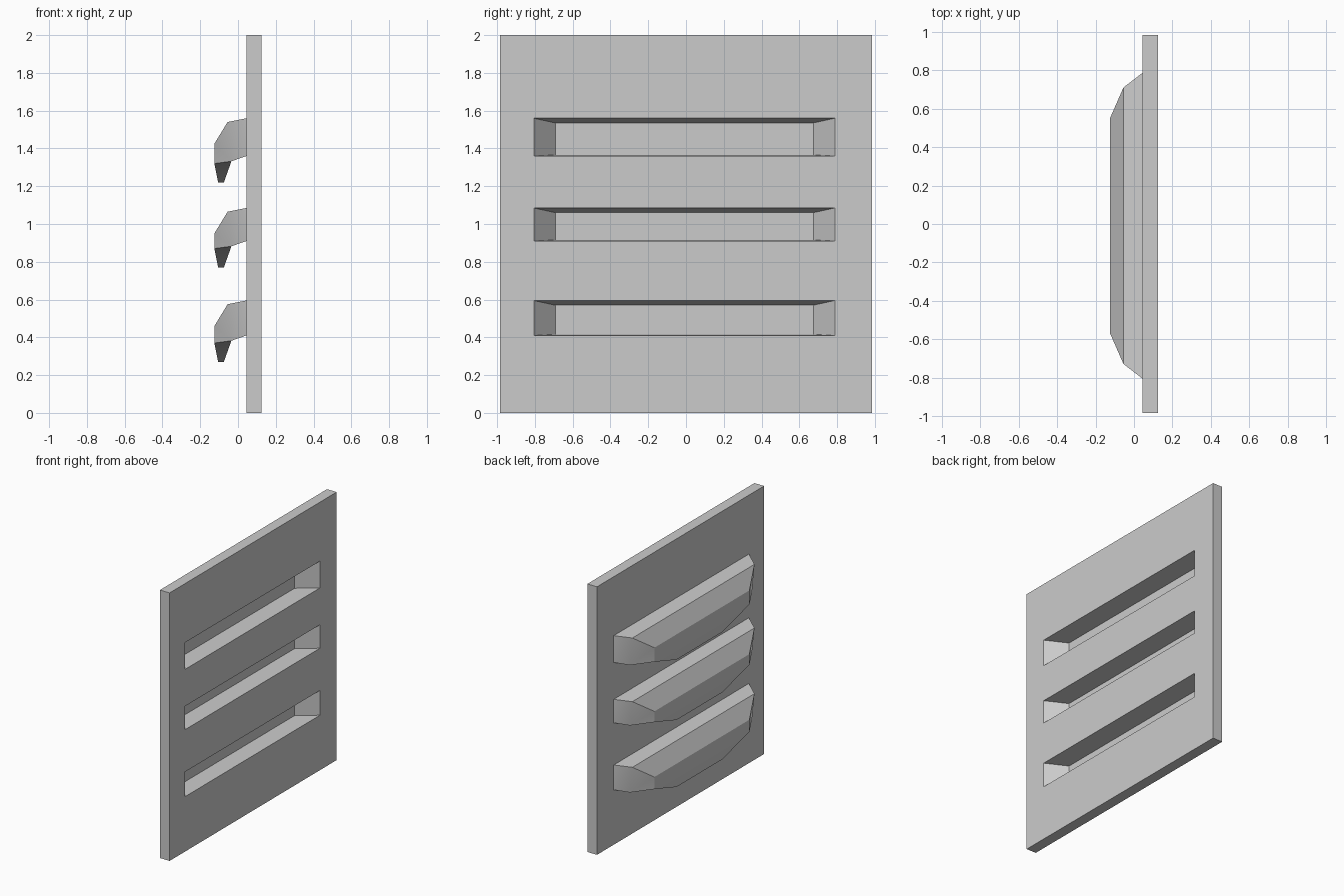
import bpy, bmesh

if "Cube" in bpy.data.objects:
    bpy.data.objects.remove(bpy.data.objects["Cube"])

PX0, PX1 = 0.045, 0.125          # panel back and front planes
YC = -0.009                      # louver centre line
SLOTS = [(1.36, 1.56), (0.91, 1.085), (0.41, 0.595)]


def make(name, verts, faces):
    bm = bmesh.new()
    vs = [bm.verts.new(v) for v in verts]
    for f in faces:
        bm.faces.new([vs[i] for i in f])
    bmesh.ops.triangulate(bm, faces=[f for f in bm.faces if len(f.verts) == 4])
    bmesh.ops.recalc_face_normals(bm, faces=bm.faces)
    me = bpy.data.meshes.new(name)
    bm.to_mesh(me)
    bm.free()
    ob = bpy.data.objects.new(name, me)
    bpy.context.collection.objects.link(ob)
    return ob


def louver(lo, hi):
    # section as (x, half length, z), clockwise from the top root
    prof = [(PX0 + .02, .797, hi), (PX0, .797, hi), (-.055, .72, hi - .02),
            (-.125, .56, hi - .135), (-.125, .56, lo - .04), (-.105, .27, lo - .14),
            (-.075, .27, lo - .14), (-.035, .72, lo - .028), (PX0, .797, lo), (PX0 + .02, .797, lo)]
    n = len(prof)
    verts = [(x, YC + s * h, z) for s in (-1, 1) for x, h, z in prof]
    faces = [(i, (i + 1) % n, n + (i + 1) % n, n + i) for i in range(n)]
    for o in (0, n):
        faces += [tuple(o + i for i in q) for q in
                  ((0, 1, 8, 9), (1, 2, 7, 8), (2, 3, 4, 7), (7, 4, 5, 6))]
    return make("louver_hood", verts, faces)


def pocket(lo, hi):
    # tapered recess, opening at the panel front
    rings = [(PX1 + .02, .797, lo, hi), (PX1, .797, lo, hi), (-.005, .683, lo + .006, hi - .025)]
    verts = [(x, YC + s * h, z) for x, h, a, b in rings
             for s, z in ((-1, a), (1, a), (1, b), (-1, b))]
    faces = [(0, 1, 2, 3), (8, 9, 10, 11)]
    for r in (0, 4):
        faces += [(r + i, r + (i + 1) % 4, r + 4 + (i + 1) % 4, r + 4 + i) for i in range(4)]
    return make("slot_cutter", verts, faces)


def boolean(target, tool, op):
    tool.hide_render = True
    m = target.modifiers.new("cut", 'BOOLEAN')
    m.operation, m.object, m.solver = op, tool, 'EXACT'
    bpy.context.view_layer.objects.active = target
    bpy.ops.object.modifier_apply(modifier=m.name)
    bpy.data.objects.remove(tool)


# flat panel
bpy.ops.mesh.primitive_cube_add(size=1, location=((PX0 + PX1) / 2, 0, 1))
panel = bpy.context.object
panel.name = "louvered_panel"
panel.scale = (PX1 - PX0, 1.97, 2)
bpy.ops.object.transform_apply(location=True, rotation=False, scale=True)

# hoods on the back, slots cut from the front
for lo, hi in SLOTS:
    boolean(panel, louver(lo, hi), 'UNION')
for lo, hi in SLOTS:
    boolean(panel, pocket(lo, hi), 'DIFFERENCE')

bpy.ops.object.select_all(action='DESELECT')
panel.select_set(True)
bpy.context.view_layer.objects.active = panel
bpy.ops.object.shade_smooth_by_angle(angle=0.4)
